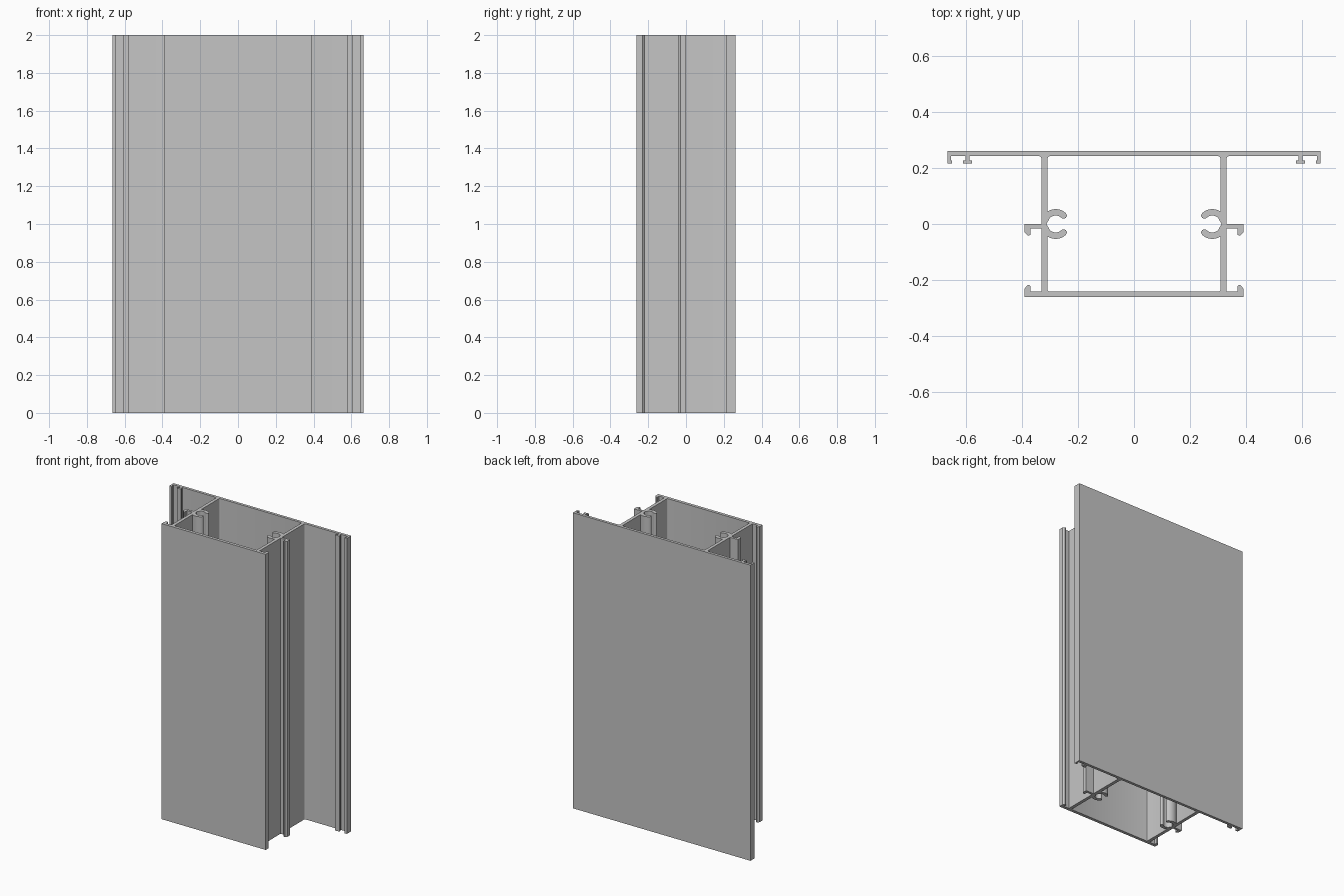
import bpy, bmesh
from math import cos, sin, radians, acos, degrees
from mathutils import Vector

if "Cube" in bpy.data.objects:
    bpy.data.objects.remove(bpy.data.objects["Cube"], do_unlink=True)

HEIGHT = 2.0
END, FLANGE = 0.665, 0.39             # half widths of back and front plates
BACK, BACK_IN = 0.261, 0.242          # back plate faces
FRONT, FRONT_IN = -0.261, -0.24       # front plate faces
MID_TOP, MID_LOW = 0.0, -0.016        # middle flange faces
WEB_IN, WEB_OUT = 0.308, 0.33         # side wall faces
PORT_X, R_IN, R_OUT = 0.279, 0.03, 0.053  # screw port
FILLET = 0.01


def arc(cx, cy, r, a0, a1, steps):
    """Points along an arc, angles in degrees."""
    angles = [radians(a0 + (a1 - a0) * i / steps) for i in range(steps + 1)]
    return [(cx + r * cos(a), cy + r * sin(a)) for a in angles]


def lip(base, tip):
    """Upright lip at the flange end, from its inner corner to the chamfered tip."""
    back = 0.012 if base > tip else -0.012
    inner = FLANGE - 0.021
    return [(inner, base), (inner, tip + back / 4), (inner + 0.004, tip),
            (FLANGE - 0.011, tip), (FLANGE, tip + back)]


def screw_port():
    """Two curved claws around an open channel with a pointed root."""
    mid, cap = (R_IN + R_OUT) / 2, (R_OUT - R_IN) / 2
    root, tip = degrees(acos((WEB_IN - PORT_X) / R_OUT)), 133
    tx, ty = PORT_X + mid * cos(radians(tip)), mid * sin(radians(tip))
    return (arc(PORT_X, 0, R_OUT, -root, -tip, 8)
            + arc(tx, -ty, cap, -tip, -tip - 180, 6)[1:-1]
            + arc(PORT_X, 0, R_IN, -tip, -45, 8)
            + [(WEB_IN + 0.004, 0)]
            + arc(PORT_X, 0, R_IN, 45, tip, 8)
            + arc(tx, ty, cap, tip + 180, tip, 6)[1:-1]
            + arc(PORT_X, 0, R_OUT, tip, root, 8))


# Half cross-section, clockwise from the back centre
outline = [(0, BACK), (END, BACK)]
# end lip and T-shaped rib of the back plate
FOOT, SOLE = 0.227, 0.215
outline += [(END, SOLE), (0.648, SOLE), (0.648, FOOT), (0.653, FOOT), (0.653, BACK_IN),
            (0.6, BACK_IN), (0.6, FOOT), (0.609, FOOT), (0.609, SOLE),
            (0.577, SOLE), (0.577, FOOT), (0.586, FOOT), (0.586, BACK_IN)]
# outer side wall with middle flange
outline += arc(WEB_OUT + FILLET, BACK_IN - FILLET, FILLET, 90, 180, 4)
outline += [(WEB_OUT, MID_TOP), (FLANGE, MID_TOP)]
outline += lip(MID_LOW, -0.041)[::-1]
outline += [(WEB_OUT, MID_LOW)]
# front plate with end lip
outline += [(WEB_OUT, FRONT_IN)] + lip(FRONT_IN, -0.218)
outline += [(FLANGE, FRONT), (0, FRONT), (0, FRONT_IN)]
# inner side wall with screw port
outline += arc(WEB_IN - FILLET / 2, FRONT_IN + FILLET / 2, FILLET / 2, -90, 0, 3)
outline += screw_port()
outline += arc(WEB_IN - FILLET, BACK_IN - FILLET, FILLET, 0, 90, 4)
outline += [(0, BACK_IN)]

# Extrude the half section and leave the centre open for mirroring
bm = bmesh.new()
base = bm.faces.new([bm.verts.new((x, y, 0)) for x, y in outline])
new = bmesh.ops.extrude_face_region(bm, geom=[base], use_keep_orig=True)["geom"]
bmesh.ops.translate(bm, verts=[g for g in new if isinstance(g, bmesh.types.BMVert)],
                    vec=Vector((0, 0, HEIGHT)))
bmesh.ops.delete(bm, geom=[f for f in bm.faces if all(abs(v.co.x) < 1e-6 for v in f.verts)],
                 context='FACES')
bmesh.ops.triangulate(bm, faces=[f for f in bm.faces if len(f.verts) > 4])
bmesh.ops.recalc_face_normals(bm, faces=bm.faces)
mesh = bpy.data.meshes.new("extruded_profile")
bm.to_mesh(mesh)
bm.free()

profile = bpy.data.objects.new("extruded_profile", mesh)
bpy.context.collection.objects.link(profile)

# Plain light grey metal
grey = bpy.data.materials.new("mill_grey")
grey.use_nodes = True
colour = (0.56, 0.56, 0.56, 1)
grey.diffuse_color = colour
grey.node_tree.nodes["Principled BSDF"].inputs["Base Color"].default_value = colour
mesh.materials.append(grey)

# Smooth the round claws, keep corners crisp
bpy.ops.object.select_all(action='DESELECT')
profile.select_set(True)
bpy.context.view_layer.objects.active = profile
bpy.ops.object.shade_smooth_by_angle(angle=radians(35))

# Second half
mirror = profile.modifiers.new("mirror", 'MIRROR')
mirror.use_axis[0] = True
mirror.use_clip = True
mirror.merge_threshold = 0.0005
